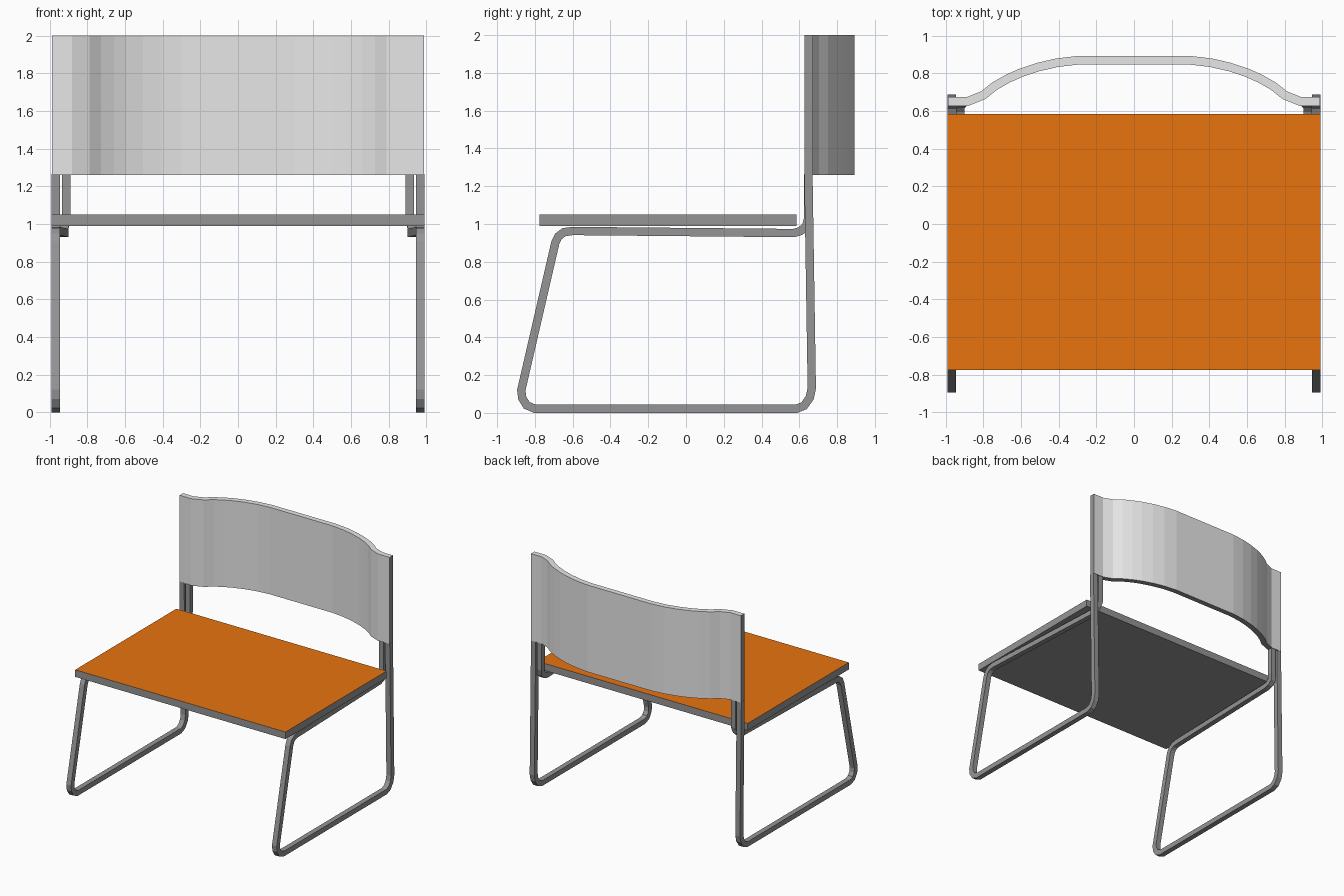
import bpy, bmesh
from mathutils import Vector

if "Cube" in bpy.data.objects:
    bpy.data.objects.remove(bpy.data.objects["Cube"])


def material(name, rgb):
    m = bpy.data.materials.new(name)
    m.diffuse_color = (*rgb, 1)
    m.use_nodes = True
    m.node_tree.nodes["Principled BSDF"].inputs["Base Color"].default_value = m.diffuse_color
    return m


ORANGE = material("orange", (1.0, 0.216, 0.006))
GREY = material("mid grey", (0.30, 0.30, 0.30))
WHITE = material("white", (1.0, 1.0, 1.0))


def finish(bm, name, mats, rule=None):
    bmesh.ops.recalc_face_normals(bm, faces=bm.faces[:])
    bm.normal_update()
    if rule:
        for f in bm.faces:
            f.material_index = rule(f)
    me = bpy.data.meshes.new(name)
    bm.to_mesh(me)
    bm.free()
    for m in mats:
        me.materials.append(m)
    ob = bpy.data.objects.new(name, me)
    bpy.context.collection.objects.link(ob)
    return ob


def offsets(path):
    """Mitred unit normals for a 2D path."""
    out = []
    for i, p in enumerate(path):
        a = (p - path[i - 1]).normalized() if i else None
        b = (path[i + 1] - p).normalized() if i < len(path) - 1 else None
        a, b = a or b, b or a
        t = (a + b).normalized()
        out.append(Vector((-t.y, t.x)) / max(0.5, t.dot(a)))
    return out


def sweep(name, path, section, mats, rule=None):
    """section(point, normal, index) gives the four corners of each ring."""
    bm = bmesh.new()
    rings = [[bm.verts.new(c) for c in section(p, n, i)]
             for i, (p, n) in enumerate(zip(path, offsets(path)))]
    for r, s in zip(rings, rings[1:]):
        for k in range(4):
            bm.faces.new((r[k], r[(k + 1) % 4], s[(k + 1) % 4], s[k]))
    bm.faces.new(rings[0])
    bm.faces.new(rings[-1])
    return finish(bm, name, mats, rule)


# seat board: orange top, grey edges and underside
bm = bmesh.new()
bmesh.ops.create_cube(bm, size=1)
for v in bm.verts:
    v.co = Vector((v.co.x * 1.98, v.co.y * 1.36 - 0.095, v.co.z * 0.06 + 1.02))
finish(bm, "seat", [GREY, ORANGE], lambda f: int(f.normal.z > 0.5))

# bent side frames: one continuous bar (y, z), top rail drifting inwards
bar = [Vector(p) for p in [
    (0.648, 1.265), (0.666, 0.13), (0.655, 0.08), (0.625, 0.038), (0.585, 0.022),
    (-0.80, 0.022), (-0.843, 0.04), (-0.867, 0.078), (-0.872, 0.12),
    (-0.692, 0.90), (-0.675, 0.935), (-0.645, 0.957), (-0.60, 0.963),
    (0.57, 0.952), (0.605, 0.962), (0.635, 0.987), (0.647, 1.03), (0.647, 1.265)]]
H = 0.022
for side, label in ((1, "right"), (-1, "left")):
    def bar_section(p, n, i):
        x = 0.968 if i < 13 else 0.922 if i < 16 else 0.912
        return [(side * (x + sx * H), p.x + n.x * sn * H, p.y + n.y * sn * H)
                for sx, sn in ((-1, -1), (1, -1), (1, 1), (-1, 1))]
    sweep(label + "_side_frame", bar, bar_section, [GREY])

# curved backrest panel: half outline (x, y) mirrored
half = [(0.988, 0.65), (0.885, 0.65), (0.80, 0.684), (0.74, 0.732), (0.67, 0.772),
        (0.60, 0.803), (0.51, 0.833), (0.41, 0.856), (0.30, 0.869)]
curve = [Vector(p) for p in half] + [Vector((-x, y)) for x, y in reversed(half)]
T = 0.023


def panel_section(p, n, i):
    a, b = p + n * T, p - n * T
    return [(a.x, a.y, 1.26), (b.x, b.y, 1.26), (b.x, b.y, 2.0), (a.x, a.y, 2.0)]


sweep("backrest", curve, panel_section, [WHITE, GREY],
      lambda f: int(f.normal.z < -0.5 or abs(f.normal.x) > 0.95))
